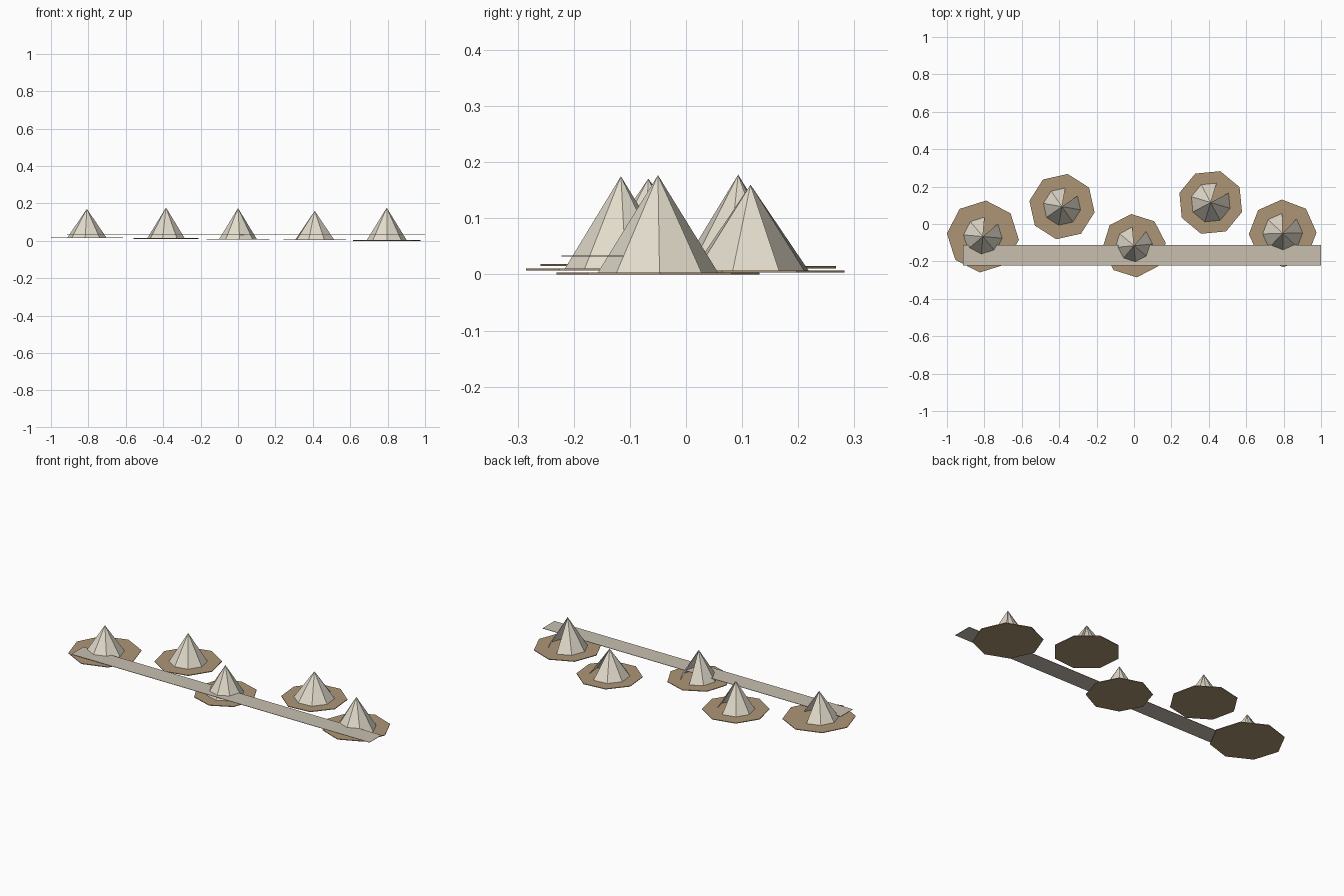
import bpy
import bmesh
from math import cos, sin, radians

if "Cube" in bpy.data.objects:
    bpy.data.objects.remove(bpy.data.objects["Cube"])


def material(name, colour):
    m = bpy.data.materials.new(name)
    m.diffuse_color = (*colour, 1)
    m.use_nodes = True
    m.node_tree.nodes["Principled BSDF"].inputs["Base Color"].default_value = m.diffuse_color
    return m


earth = material("earth", (0.42, 0.30, 0.18))
canvas = material("canvas", (0.76, 0.71, 0.60))
gravel = material("gravel", (0.58, 0.52, 0.43))


def add_object(name, bm, mat):
    mesh = bpy.data.meshes.new(name)
    bm.normal_update()
    bm.to_mesh(mesh)
    bm.free()
    mesh.materials.append(mat)
    obj = bpy.data.objects.new(name, mesh)
    bpy.context.collection.objects.link(obj)
    return obj


def ring(x, y, z, radius, turn):
    return [(x + radius * cos(radians(turn + 45 * k)),
             y + radius * sin(radians(turn + 45 * k)), z) for k in range(8)]


def slab(name, outline, thickness, mat):
    bm = bmesh.new()
    face = bm.faces.new([bm.verts.new(p) for p in outline])
    top = bmesh.ops.extrude_face_region(bm, geom=[face])
    verts = [v for v in top["geom"] if isinstance(v, bmesh.types.BMVert)]
    bmesh.ops.translate(bm, verts=verts, vec=(0, 0, thickness))
    bmesh.ops.recalc_face_normals(bm, faces=bm.faces)
    return add_object(name, bm, mat)


def tent(name, x, y, base, top, radius, turn):
    # eight-sided cone without its first panel, which is the doorway
    bm = bmesh.new()
    apex = bm.verts.new((x, y, top))
    rim = [bm.verts.new(p) for p in ring(x, y, base, radius, turn)]
    for k in range(1, 8):
        bm.faces.new((rim[k], rim[(k + 1) % 8], apex))
    return add_object(name, bm, canvas)


# x, y, pad radius, tent radius, tent top, turn (right to left)
STEP = 0.0037
camps = [
    (0.795, -0.05, 0.181, 0.107, 0.177, 46.5),
    (0.41, 0.115, 0.175, 0.108, 0.160, 28),
    (0.0, -0.116, 0.170, 0.100, 0.175, 50),
    (-0.385, 0.093, 0.177, 0.101, 0.178, 35),
    (-0.808, -0.067, 0.193, 0.104, 0.171, 40),
]
for i, (x, y, pad_r, tent_r, top, turn) in enumerate(camps):
    z = i * STEP
    slab(f"ground_pad_{i + 1}", ring(x, y, z, pad_r, turn), STEP, earth)
    tent(f"tent_{i + 1}", x, y, z + STEP, top, tent_r, turn)

# straight path running along the front
slab("path", [(-0.915, -0.222, 0.032), (1.0, -0.222, 0.032),
              (1.0, -0.112, 0.032), (-0.915, -0.112, 0.032)], 0.002, gravel)
